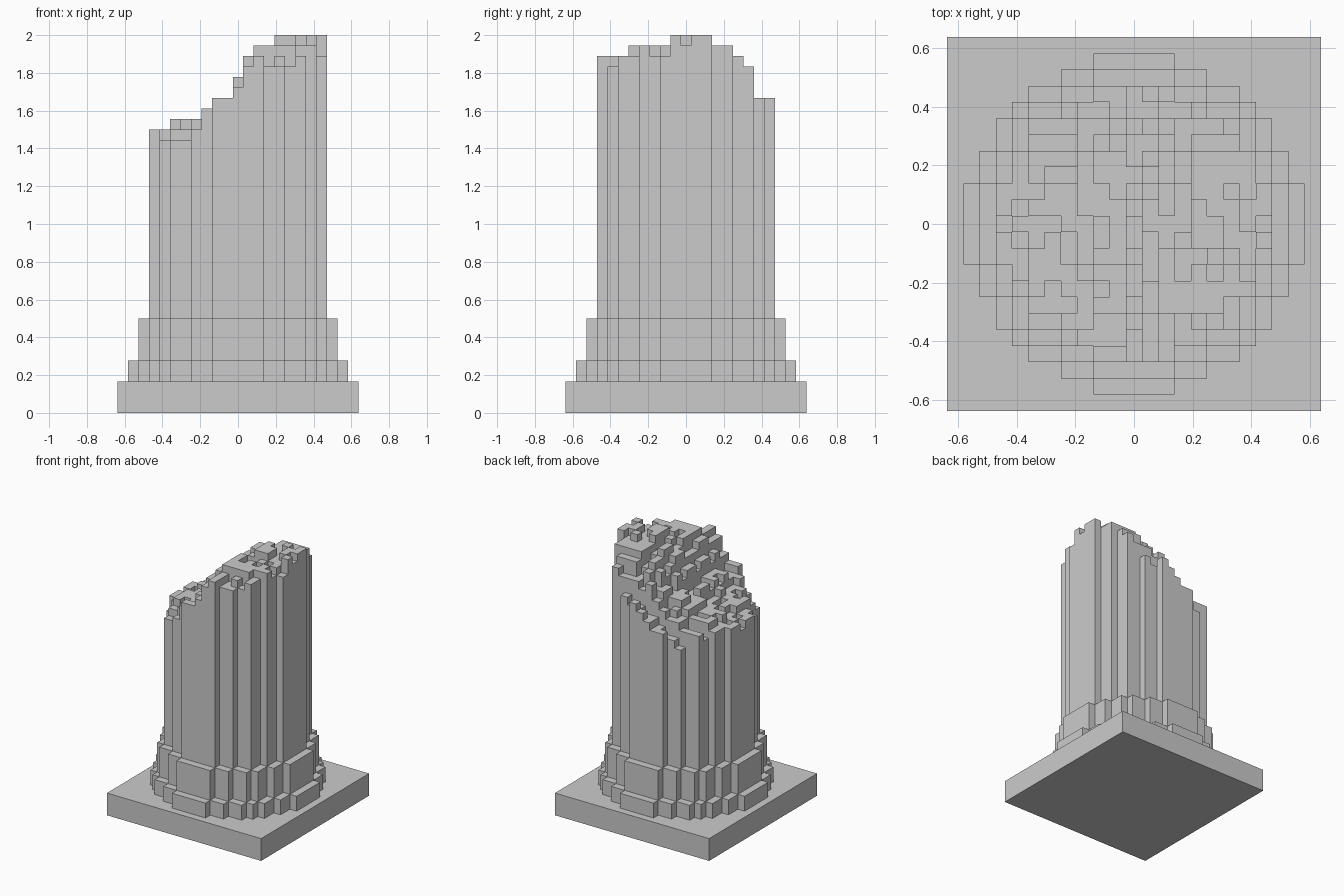
import bpy, bmesh, random

if "Cube" in bpy.data.objects:
    bpy.data.objects.remove(bpy.data.objects["Cube"])

V = 2 / 36          # voxel edge length
random.seed(7)


def voxel_part(name, cells, z0):
    """Closed blocky solid from {(i, j): top layer}, starting at layer z0."""
    bm = bmesh.new()

    def quad(pts):
        bm.faces.new([bm.verts.new((x * V, y * V, z * V)) for x, y, z in pts])

    for (i, j), top in cells.items():
        a, b, c, d = i - .5, i + .5, j - .5, j + .5
        quad([(a, c, top), (b, c, top), (b, d, top), (a, d, top)])
        quad([(a, d, z0), (b, d, z0), (b, c, z0), (a, c, z0)])
        sides = {(1, 0): ((b, c), (b, d)), (-1, 0): ((a, d), (a, c)),
                 (0, 1): ((b, d), (a, d)), (0, -1): ((a, c), (b, c))}
        for (di, dj), (p, q) in sides.items():
            for z in range(cells.get((i + di, j + dj), z0), top):
                quad([(*p, z), (*q, z), (*q, z + 1), (*p, z + 1)])
    bmesh.ops.remove_doubles(bm, verts=bm.verts, dist=V * .01)
    bmesh.ops.dissolve_limit(bm, angle_limit=.01, verts=bm.verts, edges=bm.edges)
    mesh = bpy.data.meshes.new(name)
    bm.to_mesh(mesh)
    bm.free()
    obj = bpy.data.objects.new(name, mesh)
    bpy.context.collection.objects.link(obj)


def disc(r2):
    return [(i, j) for i in range(-11, 12) for j in range(-11, 12)
            if i * i + j * j <= r2]


# Square plinth and the two round base mouldings
voxel_part("plinth", {(i, j): 3 for i in range(-11, 12) for j in range(-11, 12)}, 0)
voxel_part("lower_moulding", {c: 5 for c in disc(104)}, 3)
voxel_part("upper_moulding", {c: 9 for c in disc(86)}, 5)

# Broken top: climbs steeply towards +x, sinks towards the back, rough surface
RISE = [27, 27, 28, 28, 28, 29, 30, 30, 32, 34, 35, 35, 36, 36, 36, 36, 36]
BACK_DROP = [0, 0, 0, 1, 1, 2, 3, 6, 6]


def broken_height(i, j):
    rise = RISE[i + 8]
    if j >= 0:
        drop = BACK_DROP[j] * (rise - 25) / 11
    else:
        drop = (j <= -2 and i >= 4) + (j <= -6 and (i >= 2 or i <= -5))
    return round(rise - drop) - random.choice((0, 0, 0, 1, 1))


voxel_part("broken_shaft", {c: broken_height(*c) for c in disc(72)}, 9)
